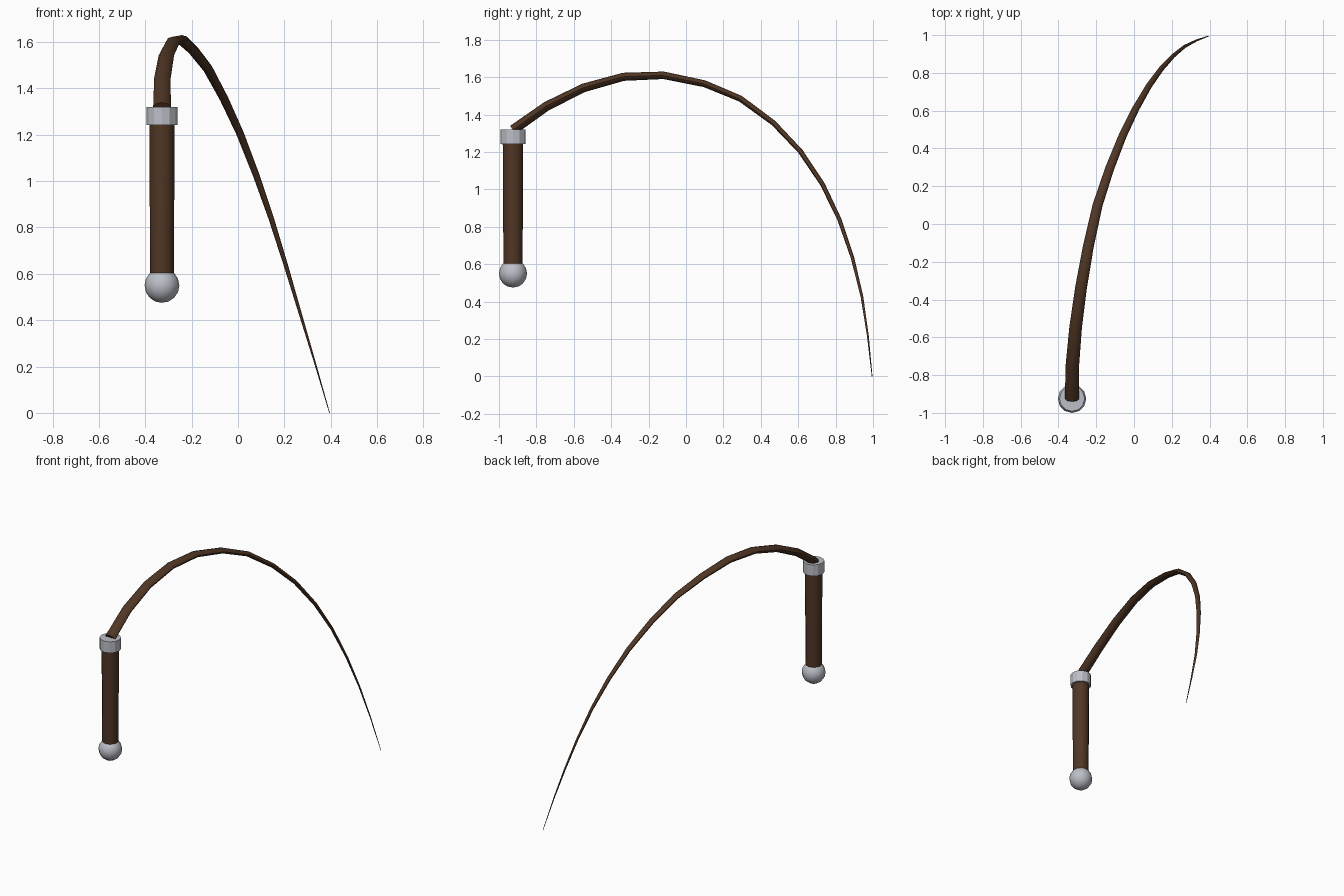
import bpy, bmesh, math
from mathutils import Vector

if "Cube" in bpy.data.objects:
    bpy.data.objects.remove(bpy.data.objects["Cube"])

HX, HY = -0.328, -0.925


def material(name, color):
    m = bpy.data.materials.new(name)
    m.diffuse_color = (*color, 1)
    m.use_nodes = True
    m.node_tree.nodes["Principled BSDF"].inputs["Base Color"].default_value = m.diffuse_color
    return m


leather = material("leather", (0.08, 0.037, 0.018))
steel = material("steel", (0.5, 0.52, 0.57))


def finish(name, mat, smooth):
    o = bpy.context.object
    o.name = name
    o.data.materials.append(mat)
    if smooth:
        bpy.ops.object.shade_smooth_by_angle(angle=math.radians(smooth))
    return o


# pommel ball
bpy.ops.mesh.primitive_uv_sphere_add(segments=12, ring_count=8, radius=0.075,
                                     location=(HX, HY, 0.55))
finish("pommel", steel, 50)

# grip, slightly wider at the top
bpy.ops.mesh.primitive_cone_add(vertices=12, radius1=0.051, radius2=0.055,
                                depth=0.70, location=(HX, HY, 0.93))
finish("grip", leather, 40)

# faceted collar
bpy.ops.mesh.primitive_cylinder_add(vertices=12, radius=0.067, depth=0.077,
                                    location=(HX, HY, 1.281))
finish("collar", steel, 0)

# lash: flattened, tapering section swept along an arching path
path = [Vector(p) for p in (
    (-0.328, -0.925, 1.318), (-0.326, -0.745, 1.445), (-0.309, -0.547, 1.543),
    (-0.28, -0.334, 1.602), (-0.242, -0.12, 1.61), (-0.193, 0.099, 1.565),
    (-0.13, 0.291, 1.485), (-0.06, 0.468, 1.355), (0.01, 0.612, 1.203),
    (0.078, 0.73, 1.027), (0.143, 0.82, 0.84), (0.207, 0.89, 0.635),
    (0.268, 0.94, 0.43), (0.331, 0.972, 0.22), (0.395, 0.995, 0.0))]
SIDES = 8
bm = bmesh.new()
rings = []
last = len(path) - 1
for i, p in enumerate(path):
    t = (path[min(i + 1, last)] - path[max(i - 1, 0)]).normalized()
    side = t.cross(Vector((0, 0, 1))).normalized()
    up = side.cross(t)
    w = 0.002 + 0.036 * (1 - i / last) ** 0.9
    rings.append([bm.verts.new(p + side * w * math.cos(a) + up * 0.7 * w * math.sin(a))
                  for a in (2 * math.pi * k / SIDES for k in range(SIDES))])
for a, b in zip(rings, rings[1:]):
    for k in range(SIDES):
        n = (k + 1) % SIDES
        bm.faces.new((a[k], a[n], b[n], b[k]))
bm.faces.new(rings[0])
bm.faces.new(rings[-1])
bmesh.ops.recalc_face_normals(bm, faces=bm.faces)
me = bpy.data.meshes.new("lash")
bm.to_mesh(me)
bm.free()
lash = bpy.data.objects.new("lash", me)
bpy.context.collection.objects.link(lash)
bpy.ops.object.select_all(action='DESELECT')
lash.select_set(True)
bpy.context.view_layer.objects.active = lash
finish("lash", leather, 50)
